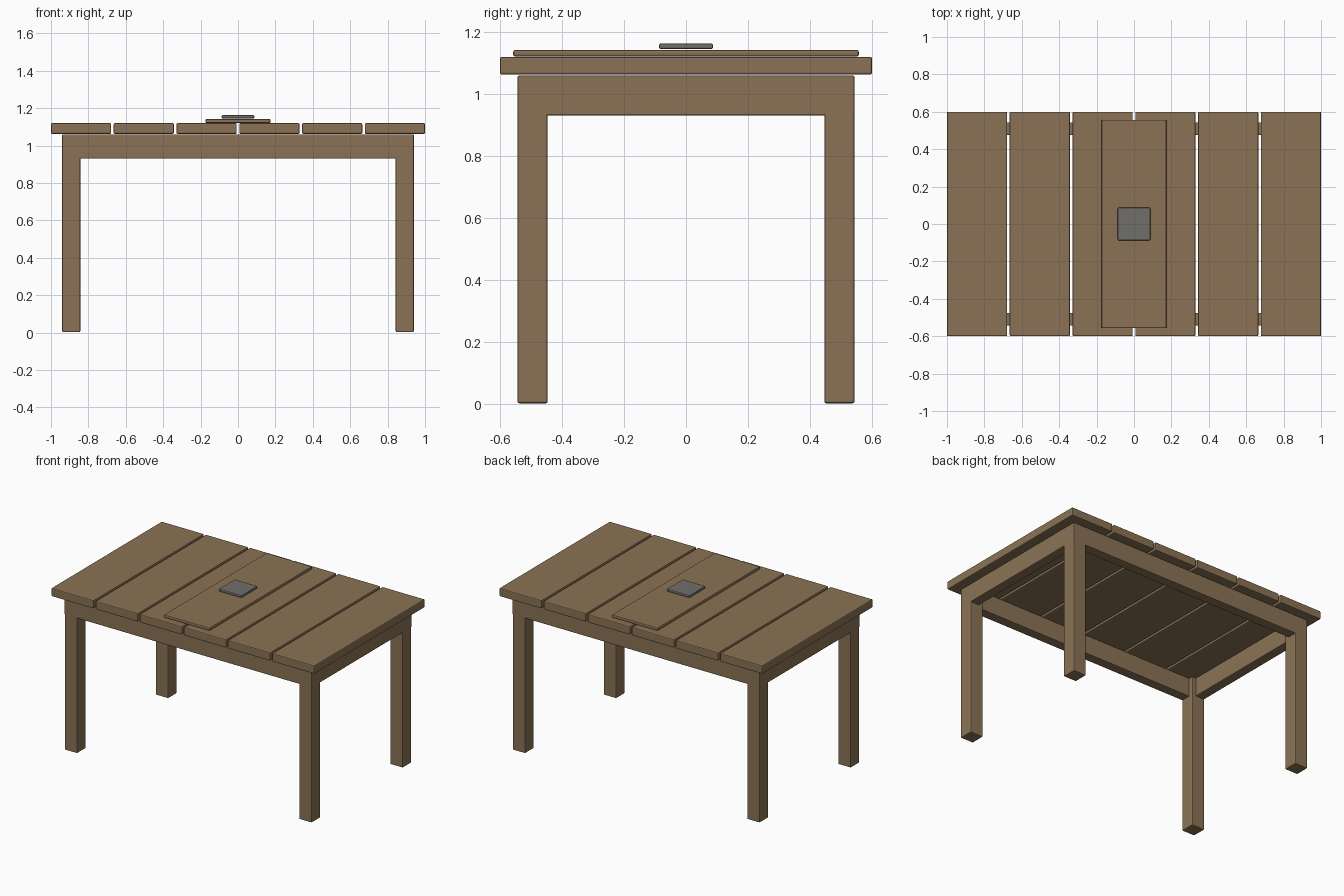
import bpy

if "Cube" in bpy.data.objects:
    bpy.data.objects.remove(bpy.data.objects["Cube"])


def material(name, rgb):
    m = bpy.data.materials.new(name)
    m.diffuse_color = (*rgb, 1.0)
    m.use_nodes = True
    m.node_tree.nodes["Principled BSDF"].inputs["Base Color"].default_value = m.diffuse_color
    return m


wood = material("brown wood", (0.258, 0.171, 0.091))
stone = material("grey stone", (0.162, 0.156, 0.147))


def box(name, lo, hi, mat, bevel):
    """Softly bevelled box between two corners."""
    bpy.ops.mesh.primitive_cube_add(size=1, location=[(a + b) / 2 for a, b in zip(lo, hi)])
    ob = bpy.context.object
    ob.name = name
    ob.scale = [b - a for a, b in zip(lo, hi)]
    bpy.ops.object.transform_apply(location=False, rotation=False, scale=True)
    ob.data.materials.append(mat)
    mod = ob.modifiers.new("bevel", 'BEVEL')
    mod.width = bevel
    mod.segments = 2
    return ob


# Table top planks with gaps
width, pitch = 0.322, 0.3356
for i in range(6):
    x = (i - 2.5) * pitch
    box(f"plank_{i + 1}", (x - width / 2, -0.6, 1.063), (x + width / 2, 0.6, 1.12), wood, 0.006)

# Legs
LX, LY, T = 0.94, 0.543, 0.097
for sx, xn in ((-1, "left"), (1, "right")):
    for sy, yn in ((-1, "front"), (1, "back")):
        cx, cy = sx * (LX - T / 2), sy * (LY - T / 2)
        box(f"{yn}_{xn}_leg", (cx - T / 2, cy - T / 2, 0.003),
            (cx + T / 2, cy + T / 2, 1.06), wood, 0.006)

# Aprons, flush with the outer leg faces
A = 0.068
for s, xn, yn in ((-1, "left", "front"), (1, "right", "back")):
    cy = s * (LY - A / 2)
    box(f"{yn}_apron", (-LX, cy - A / 2, 0.931), (LX, cy + A / 2, 1.06), wood, 0.005)
    cx = s * (LX - A / 2)
    box(f"{xn}_apron", (cx - A / 2, -LY, 0.931), (cx + A / 2, LY, 1.06), wood, 0.005)

# Centre runner board and small tile on top
box("runner_board", (-0.174, -0.557, 1.121), (0.174, 0.557, 1.142), wood, 0.006)
box("centre_tile", (-0.087, -0.087, 1.145), (0.087, 0.087, 1.163), stone, 0.005)
